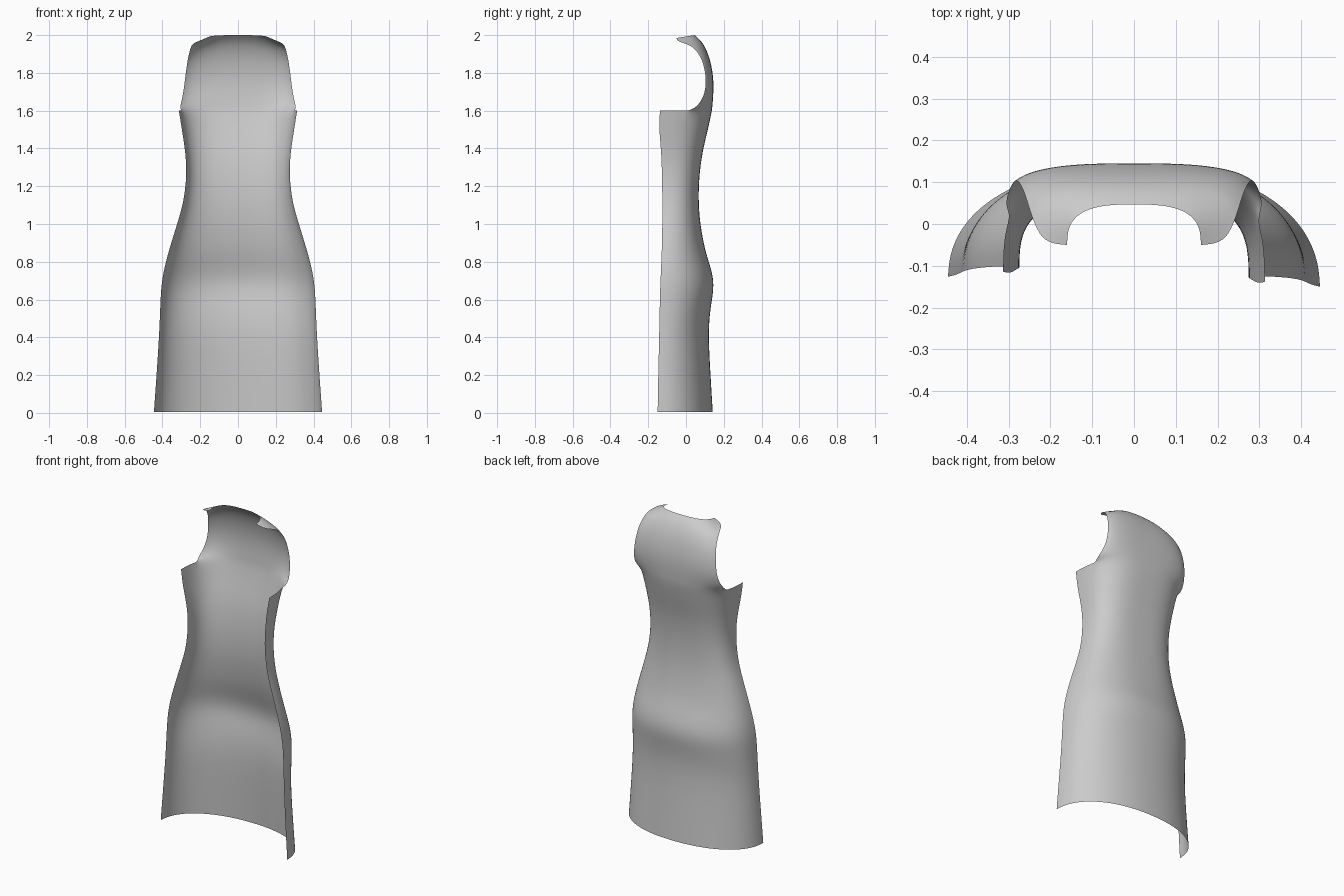
import bpy, bmesh, math
from mathutils import Vector

if "Cube" in bpy.data.objects:
    bpy.data.objects.remove(bpy.data.objects["Cube"])

SIDE = 12    # columns from the centre to each front edge
PANEL = 8    # columns per side that continue above the armholes

# Skirt and bodice: height, half width, back depth, front edge depth, squareness
BODY = [
    (0.005, .445, .142, -.150, 2.2), (0.2, .431, .130, -.147, 2.2),
    (0.4, .418, .119, -.142, 2.2), (0.52, .413, .125, -.140, 2.3),
    (0.6, .410, .138, -.138, 2.3), (0.68, .405, .149, -.136, 2.3),
    (0.76, .392, .135, -.132, 2.3), (0.86, .366, .100, -.128, 2.4),
    (1.0, .322, .075, -.125, 2.6), (1.1, .292, .067, -.125, 2.8),
    (1.2, .277, .067, -.126, 2.9), (1.3, .272, .075, -.128, 3),
    (1.4, .281, .091, -.132, 3), (1.5, .297, .116, -.143, 3),
    (1.6, .313, .138, -.138, 3)]

# Upper back: armhole edge point, then depth and height on the centre line
YOKE = [
    ((.309, .045, 1.612), .141, 1.64), ((.299, .082, 1.65), .144, 1.68),
    ((.287, .104, 1.71), .146, 1.73), ((.279, .106, 1.78), .143, 1.79),
    ((.268, .090, 1.86), .131, 1.855), ((.258, .063, 1.91), .117, 1.90),
    ((.246, .022, 1.95), .100, 1.938), ((.220, -.046, 1.965), .078, 1.972),
    ((.160, -.050, 1.985), .047, 2.0)]


def arc(angle, n):
    """Point on a unit superellipse: sideways and backward parts."""
    s, c = abs(math.sin(angle)), max(0.0, math.cos(angle))
    r = (s ** n + c ** n) ** (-1 / n)
    return math.copysign(s * r, angle), c * r


bm = bmesh.new()


def join_rows(low, high):
    for i in range(len(low) - 1):
        bm.faces.new((low[i + 1], low[i], high[i], high[i + 1]))


# Wrapped lower rows
rows = []
for z, w, back, front, n in BODY:
    row = []
    for i in range(-SIDE, SIDE + 1):
        a, b = arc(i / SIDE * math.pi / 2, n)
        edge = front + (.024 if i < 0 else 0)
        row.append(bm.verts.new((a * w, edge + (back - edge) * b, z)))
    rows.append(row)
for low, high in zip(rows, rows[1:]):
    join_rows(low, high)

# Yoke rows between the armholes, ending at the neckline and shoulder straps
last = rows[-1][SIDE - PANEL:SIDE + PANEL + 1]
for k, ((ex, ey, ez), back, top) in enumerate(YOKE):
    reach = math.radians(60 + 30 * max(0, k - 5) / 3) if k < 8 else math.pi / 2
    ax, ay = arc(reach, 3)
    row = []
    for i in range(-PANEL, PANEL + 1):
        a, b = arc(i / PANEL * reach, 3)
        f = (b - ay) / (1 - ay)
        row.append(bm.verts.new((ex * a / ax, ey + (back - ey) * f, ez + (top - ez) * f)))
    join_rows(last, row)
    last = row

mesh = bpy.data.meshes.new("dress_back")
bm.to_mesh(mesh)
bm.free()
dress = bpy.data.objects.new("dress_back", mesh)
bpy.context.collection.objects.link(dress)

# Smooth cloth surface
sub = dress.modifiers.new("smooth_cloth", 'SUBSURF')
sub.levels = sub.render_levels = 2
sub.boundary_smooth = 'PRESERVE_CORNERS'
for p in mesh.polygons:
    p.use_smooth = True

# Plain grey cloth
mat = bpy.data.materials.new("grey_cloth")
mat.use_nodes = True
colour = (.6, .6, .6, 1)
mat.diffuse_color = colour
mat.node_tree.nodes["Principled BSDF"].inputs["Base Color"].default_value = colour
mesh.materials.append(mat)
